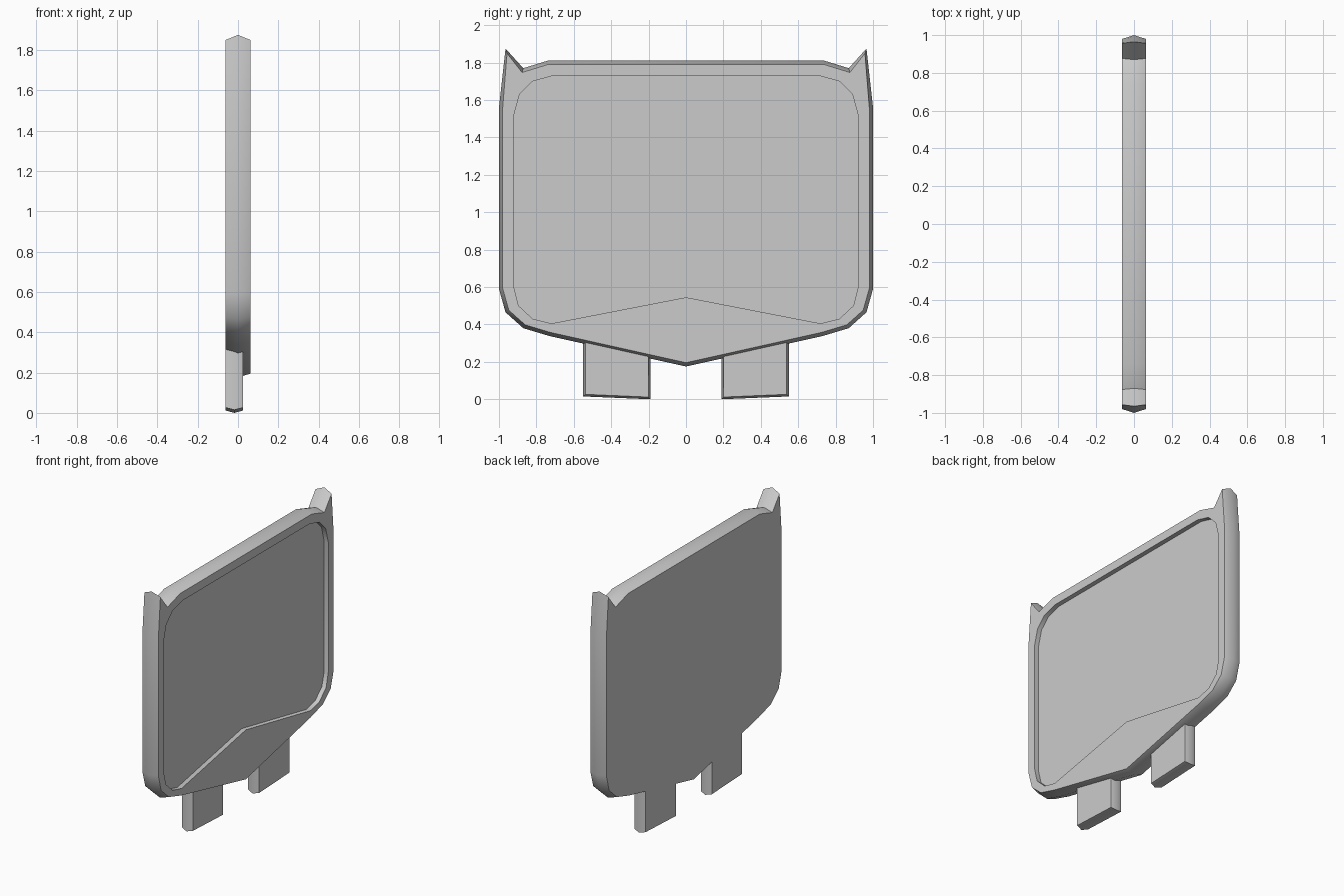
import bpy, bmesh, math
from mathutils import Vector

if "Cube" in bpy.data.objects:
    bpy.data.objects.remove(bpy.data.objects["Cube"])


def mirrored(half):
    """Close a half outline (y >= 0, clockwise from the top) across y = 0."""
    return half + [(-y, z) for y, z in reversed(half) if y > 0]


def inset(loop, d):
    """Move a clockwise (y, z) loop inwards, limiting the shift at sharp tips."""
    out = []
    for i, p in enumerate(loop):
        p = Vector(p)
        a = (p - Vector(loop[i - 1])).normalized()
        b = (Vector(loop[(i + 1) % len(loop)]) - p).normalized()
        n = Vector((a.y + b.y, -a.x - b.x)).normalized()
        k = min(1 / max(n.dot(Vector((a.y, -a.x))), 0.1), 1.35)
        out.append(tuple(p + n * d * k))
    return out


def loft(name, rings):
    """Skin a list of (x, loop) rings and cap both ends."""
    bm = bmesh.new()
    vs = [[bm.verts.new((x, y, z)) for y, z in loop] for x, loop in rings]
    for r, s in zip(vs, vs[1:]):
        n = len(r)
        for i in range(n):
            j = (i + 1) % n
            bm.faces.new((r[i], r[j], s[j], s[i]))
    bm.faces.new(vs[0])
    bm.faces.new(vs[-1])
    bmesh.ops.recalc_face_normals(bm, faces=bm.faces)
    me = bpy.data.meshes.new(name)
    bm.to_mesh(me)
    bm.free()
    ob = bpy.data.objects.new(name, me)
    bpy.context.collection.objects.link(ob)
    bpy.ops.object.select_all(action='DESELECT')
    ob.select_set(True)
    bpy.context.view_layer.objects.active = ob
    bpy.ops.object.shade_smooth_by_angle(angle=math.radians(45))
    return ob


# Panel: eared outline with ridged edge, recessed field and chevron at the bottom
outer = mirrored([(0.74, 1.81), (0.87, 1.77), (0.965, 1.875), (1.0, 1.56), (1.0, 0.59),
                  (0.965, 0.465), (0.87, 0.38), (0.73, 0.338), (0, 0.175)])
field = mirrored([(0.71, 1.73), (0.82, 1.70), (0.89, 1.63), (0.92, 1.52), (0.92, 0.60),
                  (0.895, 0.50), (0.82, 0.43), (0.72, 0.405), (0, 0.545)])
edge = inset(outer, 0.02)
loft("panel", [(-0.0625, edge), (0, outer), (0.0625, edge), (0.0625, field), (0.03, field)])

# Two feet under the panel
for side, sign in (("right", 1), ("left", -1)):
    foot = [(0.19, 0.36), (0.55, 0.36), (0.55, 0.015), (0.19, 0.0)]
    if sign < 0:
        foot = [(-y, z) for y, z in reversed(foot)]
    rim = inset(foot, 0.012)
    loft("foot_" + side, [(-0.061, rim), (-0.018, foot), (0.025, rim)])
